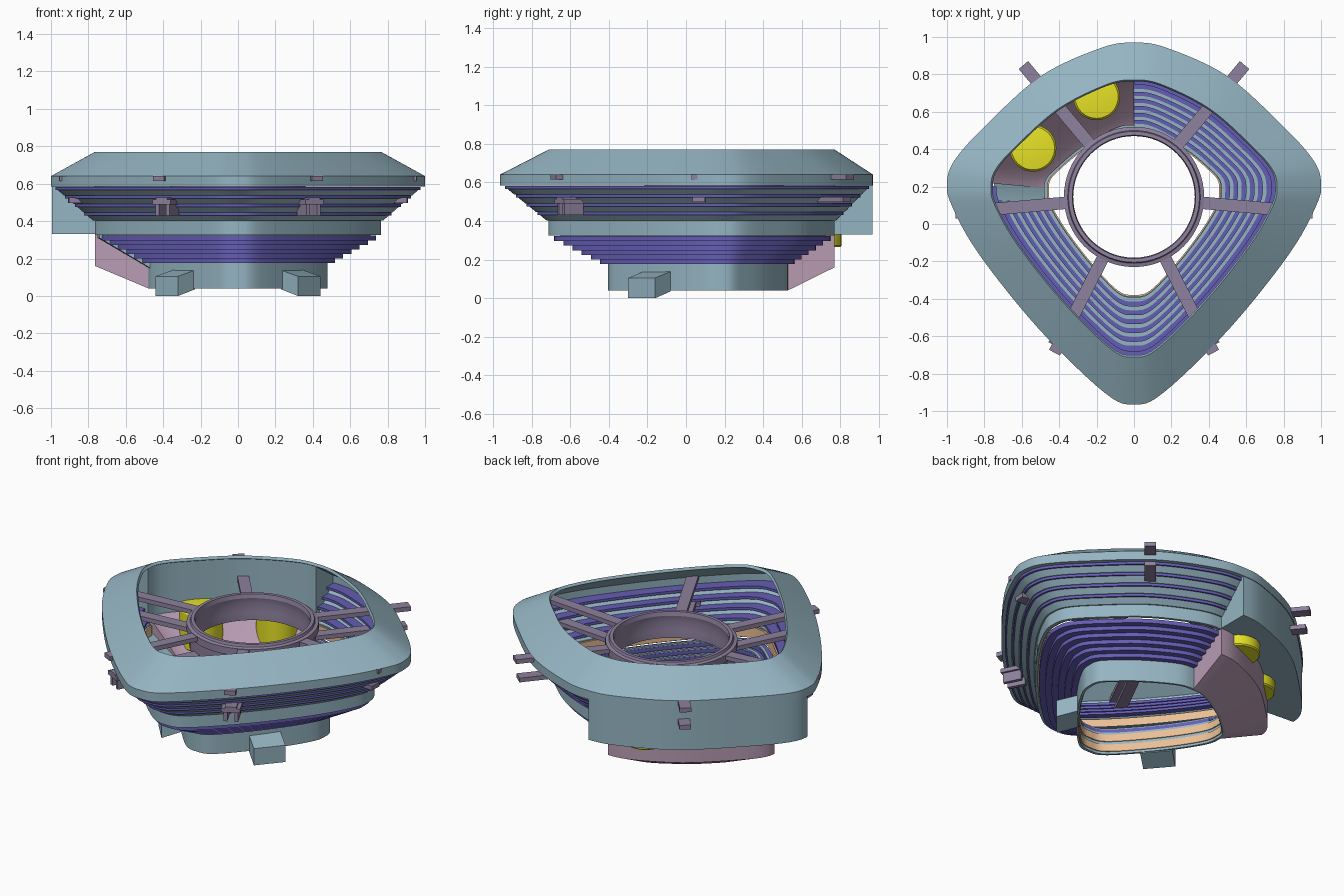
import bpy, bmesh, math
from mathutils import Vector

if "Cube" in bpy.data.objects:
    bpy.data.objects.remove(bpy.data.objects["Cube"])

def mat(name, c):
    m = bpy.data.materials.new(name)
    m.diffuse_color = (*c, 1)
    m.use_nodes = True
    m.node_tree.nodes["Principled BSDF"].inputs["Base Color"].default_value = m.diffuse_color
    return m

STEEL = mat("steel_blue", (0.30, 0.46, 0.54))
BLUE = mat("deep_blue", (0.13, 0.11, 0.46))
PURPLE = mat("dark_purple", (0.27, 0.22, 0.34))
MAUVE = mat("mauve", (0.48, 0.33, 0.45))
YELLOW = mat("yellow", (0.80, 0.76, 0.02))
ORANGE = mat("orange", (0.82, 0.52, 0.30))

def finish(name, bm, m):
    bmesh.ops.recalc_face_normals(bm, faces=bm.faces)
    me = bpy.data.meshes.new(name)
    bm.to_mesh(me)
    bm.free()
    ob = bpy.data.objects.new(name, me)
    bpy.context.collection.objects.link(ob)
    me.materials.append(m)
    bpy.ops.object.select_all(action='DESELECT')
    ob.select_set(True)
    bpy.context.view_layer.objects.active = ob
    bpy.ops.object.shade_smooth_by_angle(angle=math.radians(25))
    return ob

# Rounded kite outlines (right half, back to front): widest rim and base collar
OUTER = [(0, .97), (.18, .94), (.5, .79), (.8, .52), (.96, .34), (1, .22),
         (.975, .10), (.83, -.16), (.51, -.56), (.16, -.90), (0, -.965)]
BASE = [(0, .525), (.11, .505), (.29, .40), (.41, .30), (.465, .24), (.475, .18),
        (.46, .10), (.37, -.05), (.23, -.23), (.09, -.375), (0, -.40)]
SUB = 6

def smooth_loop(half):
    p = [Vector(q) for q in half] + [Vector((-x, y)) for x, y in half[-2:0:-1]]
    n, out = len(p), []
    for i in range(n):
        a, b, c, d = p[i - 1], p[i], p[(i + 1) % n], p[(i + 2) % n]
        for k in range(SUB):
            t = k / SUB
            out.append(0.5 * (2 * b + (c - a) * t + (2 * a - 5 * b + 4 * c - d) * t * t
                              + (3 * b - a - 3 * c + d) * t ** 3))
    return out

LO, LB = smooth_loop(OUTER), smooth_loop(BASE)
N = len(LO)

def sweep(name, prof, m, i0=0, i1=N):
    """Sweep a closed (half width, z) profile round the kite from step i0 to i1."""
    bm = bmesh.new()
    closed = i1 - i0 >= N
    rows = []
    for i in range(i0, i1 if closed else i1 + 1):
        a, b = LB[i % N], LO[i % N]
        rows.append([bm.verts.new((*(a.lerp(b, 0) + (b - a) * ((r - .475) / .525)), z))
                     for r, z in prof])
    k = len(prof)
    for j in range(len(rows) if closed else len(rows) - 1):
        r0, r1 = rows[j], rows[(j + 1) % len(rows)]
        for q in range(k):
            bm.faces.new((r0[q], r0[(q + 1) % k], r1[(q + 1) % k], r1[q]))
    if not closed:
        bm.faces.new(rows[0])
        bm.faces.new(rows[-1])
    return finish(name, bm, m)

def band(r0, r1, z0, z1):
    return [(r0, z0), (r1, z0), (r1, z1), (r0, z1)]

LEFT, FIN_END = 90, 85

# Sloped top rim
sweep("top_rim", [(1, .585), (1, .64), (.765, .77), (.755, .755), (.965, .63), (.965, .585)], STEEL)

# Upper stepped wall: sloped grey bands with blue ledges
for s in range(4):
    z, r = .58 - s * .045, .975 - s * .052
    sweep("upper_ledge", band(r - .085, r, z - .014, z + .002), BLUE, 0, LEFT)
    sweep("upper_band", [(r - .012, z - .014), (r - .045, z - .043), (r - .07, z - .043),
                         (r - .04, z - .014)], STEEL, 0, LEFT)

# Middle collar and its liner
sweep("middle_collar", band(.745, .765, .325, .405), STEEL, 0, LEFT)
sweep("middle_liner", band(.735, .745, .33, .40), ORANGE, 0, LEFT)

# Lower stepped wall
for s in range(6):
    z, r = .318 - s * .024, .738 - s * .044
    sweep("lower_step", band(r - .052, r, z - .022, z + .004), BLUE, 0, FIN_END)
    sweep("lower_tread", band(r - .050, r - .030, z + .003, z + .012), STEEL, 0, FIN_END)

# Base collar and two liner strips
sweep("base_collar", band(.462, .478, .04, .18), STEEL)
for z in (.055, .12):
    sweep("base_liner", band(.455, .462, z, z + .045), ORANGE)

# Closed back left side: wall, sloped housing, corner plate
sweep("side_wall", [(.765, .33), (.995, .33), (.995, .62), (.77, .76), (.765, .76)], STEEL, LEFT, N)
sweep("side_housing", [(.478, .04), (.765, .16), (.765, .44), (.53, .22), (.478, .19)], MAUVE, LEFT + 1, N)
sweep("corner_plate", [(.478, .15), (.75, .31), (.75, .35), (.478, .19)], STEEL, FIN_END, LEFT + 1)

def lathe(name, cx, cy, prof, m, seg=48, closed=True):
    bm = bmesh.new()
    rings = [[bm.verts.new((cx + r * math.cos(2 * math.pi * i / seg),
                            cy + r * math.sin(2 * math.pi * i / seg), z))
              for i in range(seg)] for r, z in prof]
    pairs = list(zip(rings, rings[1:]))
    if closed:
        pairs.append((rings[-1], rings[0]))
    for a, b in pairs:
        for i in range(seg):
            j = (i + 1) % seg
            bm.faces.new((a[i], a[j], b[j], b[i]))
    if not closed:
        bm.faces.new(rings[0])
        bm.faces.new(rings[-1])
    return finish(name, bm, m)

# Yellow drums in the housing
for x, y in ((-.54, .405), (-.20, .68)):
    lathe("drum", x, y, [(.118, .265), (.125, .272), (.125, .49), (.115, .505), (.06, .512)],
          YELLOW, closed=False)

# Central hub ring
CY = .145
lathe("hub_ring", 0, CY, [(.375, .60), (.375, .645), (.355, .65), (.35, .665), (.33, .665), (.325, .64),
                          (.335, .60), (.33, .55), (.33, .50), (.36, .50), (.36, .60)], PURPLE, 64)

def hexa(name, pts, m):
    """Box from four bottom then four top corners."""
    bm = bmesh.new()
    v = [bm.verts.new(p) for p in pts]
    for f in ((0, 1, 2, 3), (4, 5, 6, 7), (0, 1, 5, 4), (1, 2, 6, 5), (2, 3, 7, 6), (3, 0, 4, 7)):
        bm.faces.new([v[i] for i in f])
    return finish(name, bm, m)

def radial_bar(name, deg, side, d0, d1, w0, w1, z0, z1):
    """Bar running outwards from the hub, between side offsets w0 and w1."""
    c, s = math.cos(math.radians(deg)), math.sin(math.radians(deg))
    xy = [(side * (c * d - s * w), CY + s * d + c * w)
          for d, w in ((d0, w0), (d1, w0), (d1, w1), (d0, w1))]
    hexa(name, [(x, y, z) for z in (z0, z1) for x, y in xy], PURPLE)

for side in (1, -1):
    # Twin spokes
    for deg, up, low in ((50, .92, .90), (-5, .96, .91), (-63, .935, .90)):
        radial_bar("upper_spoke", deg, side, .35, up, -.033, .033, .615, .642)
        radial_bar("lower_spoke", deg, side, .34, low, -.033, .033, .498, .525)
    # Front brackets under the lower spokes
    radial_bar("bracket_top", -63, side, .78, .90, -.055, .055, .49, .515)
    for w in (-.042, .02):
        radial_bar("bracket_leg", -63, side, .78, .89, w, w + .022, .43, .49)
    # Sloping feet
    foot = [(.32, -.30, 0), (.44, -.16, 0), (.35, -.08, .035), (.23, -.22, .035),
            (.32, -.30, .105), (.44, -.16, .105), (.35, -.08, .138), (.23, -.22, .138)]
    hexa("foot", [(side * x, y, z) for x, y, z in foot], STEEL)
